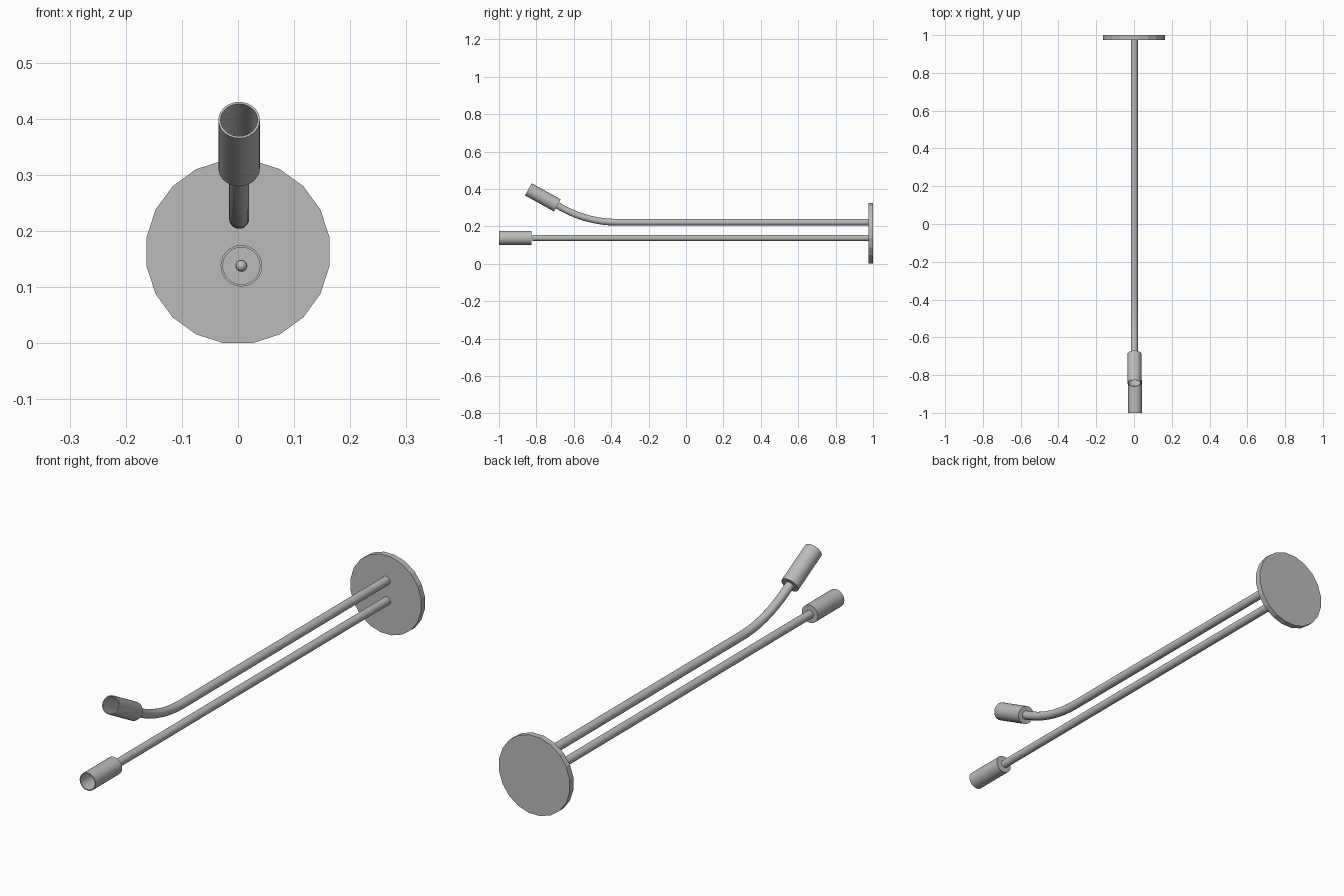
import bpy, bmesh, math
from mathutils import Vector

cube = bpy.data.objects.get("Cube")
if cube:
    bpy.data.objects.remove(cube)

grey = bpy.data.materials.new("satin_grey")
grey.use_nodes = True
colour = (0.5, 0.5, 0.5, 1)
grey.diffuse_color = colour
grey.node_tree.nodes["Principled BSDF"].inputs["Base Color"].default_value = colour


def finish(name, bm, smooth=True):
    bmesh.ops.recalc_face_normals(bm, faces=bm.faces)
    mesh = bpy.data.meshes.new(name)
    bm.to_mesh(mesh)
    bm.free()
    mesh.materials.append(grey)
    obj = bpy.data.objects.new(name, mesh)
    bpy.context.collection.objects.link(obj)
    if smooth:
        bpy.ops.object.select_all(action='DESELECT')
        obj.select_set(True)
        bpy.context.view_layer.objects.active = obj
        bpy.ops.object.shade_smooth_by_angle(angle=math.radians(35))
    return obj


def skin(bm, rings):
    """Join successive rings of vertices with quads and cap both ends."""
    n = len(rings[0])
    for a, b in zip(rings, rings[1:]):
        for i in range(n):
            j = (i + 1) % n
            bm.faces.new((a[i], a[j], b[j], b[i]))
    bm.faces.new(rings[0])
    bm.faces.new(rings[-1])


def ring(bm, centre, direction, radius, sides, phase=0.0):
    side = Vector((1, 0, 0))
    up = direction.normalized().cross(side)
    angles = [2 * math.pi * (i + phase) / sides for i in range(sides)]
    return [bm.verts.new(centre + radius * (side * math.cos(a) + up * math.sin(a)))
            for a in angles]


def rod(name, path, radius):
    bm = bmesh.new()
    rings = []
    for i, p in enumerate(path):
        direction = path[min(i + 1, len(path) - 1)] - path[max(i - 1, 0)]
        rings.append(ring(bm, p, direction, radius, 20))
    skin(bm, rings)
    return finish(name, bm)


def lamp_head(name, base, direction, length):
    """Open cup with a thin wall, a closed floor and a small bulb."""
    direction = direction.normalized()
    profile = [(0, 0.037), (length, 0.037), (length, 0.033), (0.006, 0.033)]
    bm = bmesh.new()
    skin(bm, [ring(bm, base + direction * d, direction, r, 28) for d, r in profile])
    finish(name + "_cup", bm)
    bm = bmesh.new()
    bmesh.ops.create_uvsphere(bm, u_segments=16, v_segments=10, radius=0.01)
    bmesh.ops.translate(bm, verts=bm.verts, vec=base + direction * 0.012)
    finish(name + "_bulb", bm)


# Faceted wall plate
bm = bmesh.new()
back = Vector((0, 1, 0))
skin(bm, [ring(bm, Vector((0, y, 0.163)), back, 0.165, 20, 0.5) for y in (0.975, 1.0)])
finish("wall_plate", bm, smooth=False)

# Lower straight arm and head
lower_base = Vector((0.006, -0.825, 0.138))
rod("lower_arm", [Vector((0.004, 0.98, 0.138)), Vector((0.004, -0.822, 0.138))], 0.017)
lamp_head("lower_head", lower_base, -back, 0.175)

# Upper arm: straight run, then a bend upwards into the head
tilt = math.radians(29)
bend = 0.6
start = Vector((0.002, -0.37, 0.222))
path = [Vector((0.002, 0.98, 0.222))]
for i in range(13):
    a = tilt * i / 12
    path.append(start + bend * Vector((0, -math.sin(a), 1 - math.cos(a))))
aim = Vector((0, -math.cos(tilt), math.sin(tilt)))
upper_base = Vector((0.002, -0.688, 0.312))
path.append(upper_base + aim * 0.003)
rod("upper_arm", path, 0.018)
lamp_head("upper_head", upper_base, aim, 0.177)
